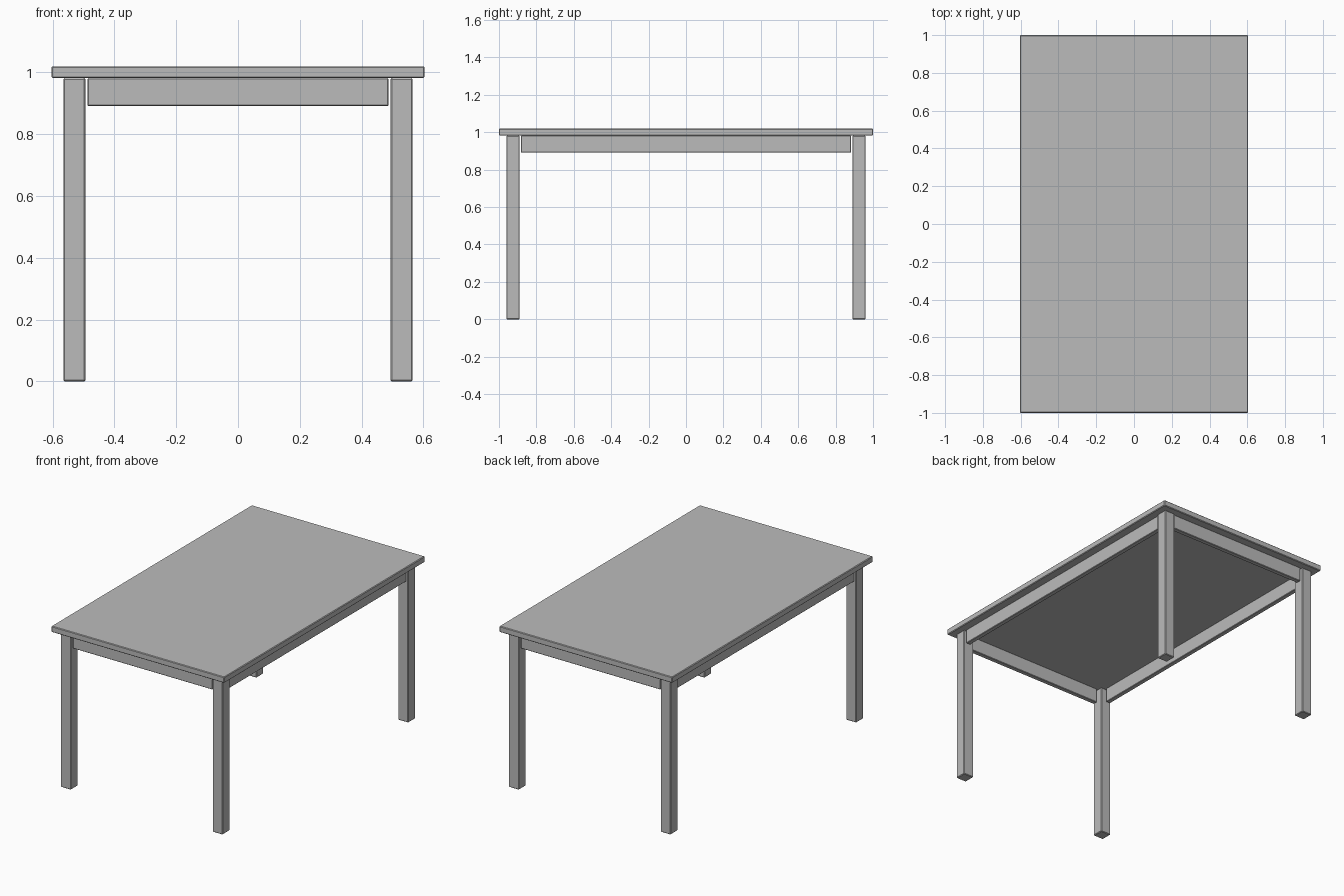
import bpy

cube = bpy.data.objects.get("Cube")
if cube:
    bpy.data.objects.remove(cube, do_unlink=True)

# One plain grey finish
grey = bpy.data.materials.new("plain grey")
grey.use_nodes = True
colour = (0.5, 0.5, 0.5, 1)
grey.diffuse_color = colour
grey.node_tree.nodes["Principled BSDF"].inputs["Base Color"].default_value = colour


def board(name, low, high, bevel):
    """Box between two corners with slightly eased edges."""
    centre = [(a + b) / 2 for a, b in zip(low, high)]
    bpy.ops.mesh.primitive_cube_add(size=1, location=centre)
    ob = bpy.context.object
    ob.name = name
    ob.scale = [b - a for a, b in zip(low, high)]
    bpy.ops.object.transform_apply(location=False, rotation=False, scale=True)
    ob.data.materials.append(grey)
    mod = ob.modifiers.new("eased edges", "BEVEL")
    mod.width = bevel
    mod.segments = 1
    return ob


HALF_X, HALF_Y = 0.604, 1.0          # tabletop
TOP_LOW, TOP_HIGH = 0.982, 1.02
LEG_X, LEG_Y, LEG = 0.565, 0.961, 0.071   # outer leg faces and leg width
GAP, INSET, THICK = 0.007, 0.01, 0.03     # apron fit
APRON_LOW = 0.891

# Tabletop
board("tabletop", (-HALF_X, -HALF_Y, TOP_LOW), (HALF_X, HALF_Y, TOP_HIGH), 0.004)

# Legs at the four corners
for sx, side in ((1, "left"), (-1, "right")):
    for sy, end in ((-1, "front"), (1, "back")):
        xs = sorted((sx * LEG_X, sx * (LEG_X - LEG)))
        ys = sorted((sy * LEG_Y, sy * (LEG_Y - LEG)))
        board(f"{end}_{side}_leg", (xs[0], ys[0], 0), (xs[1], ys[1], TOP_LOW), 0.004)

# Aprons between the legs
span_x = LEG_X - LEG - GAP
span_y = LEG_Y - LEG - GAP
for s, end, side in ((-1, "front", "right"), (1, "back", "left")):
    ys = sorted((s * (LEG_Y - INSET), s * (LEG_Y - INSET - THICK)))
    board(f"{end}_apron", (-span_x, ys[0], APRON_LOW), (span_x, ys[1], TOP_LOW), 0.003)
    xs = sorted((s * (LEG_X - INSET), s * (LEG_X - INSET - THICK)))
    board(f"{side}_apron", (xs[0], -span_y, APRON_LOW), (xs[1], span_y, TOP_LOW), 0.003)
